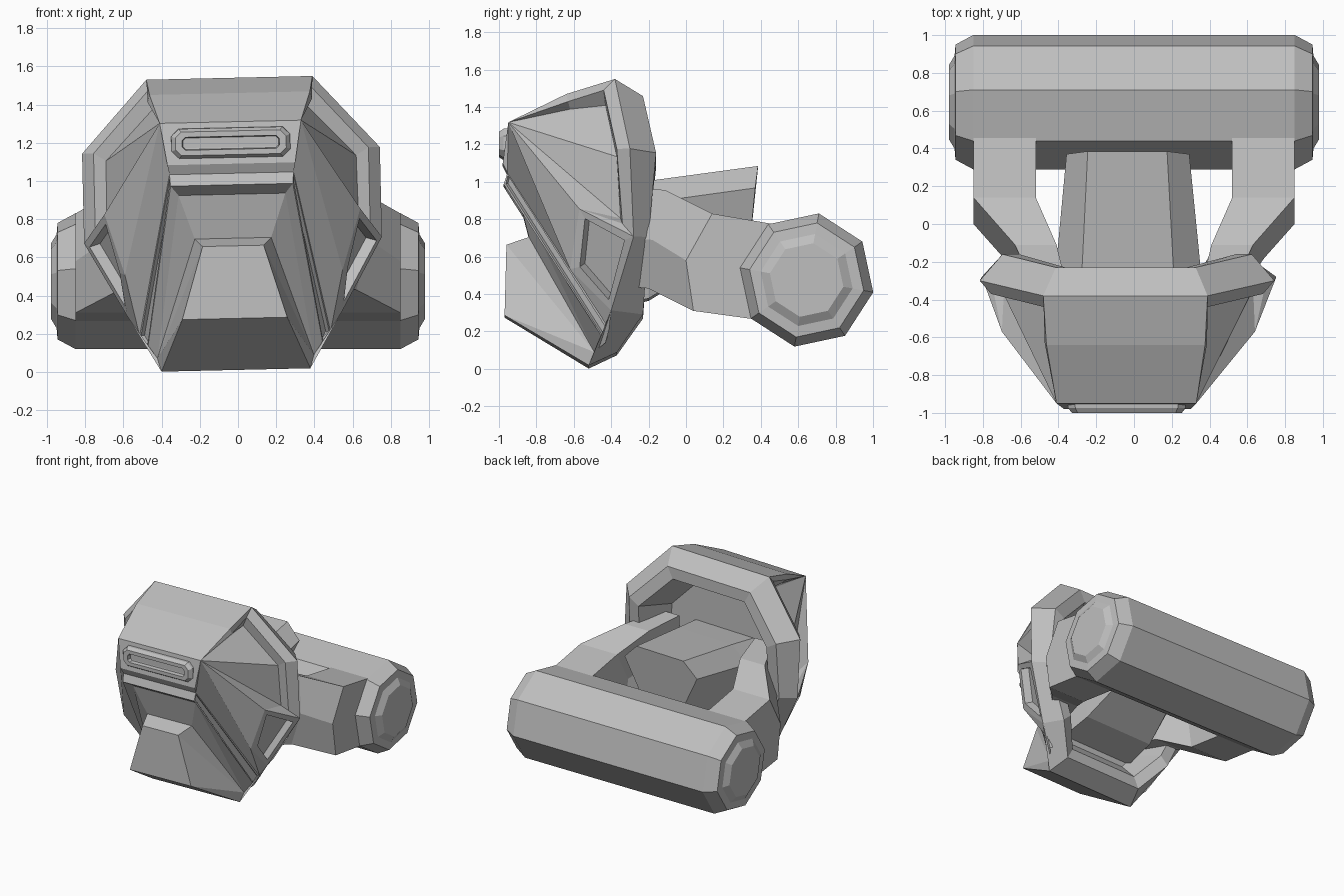
import bpy
import bmesh
import math
from mathutils import Matrix, Vector

cube = bpy.data.objects.get("Cube")
if cube:
    bpy.data.objects.remove(cube, do_unlink=True)

grey = bpy.data.materials.new("plain_grey")
grey.use_nodes = True
tone = (0.52, 0.52, 0.52, 1)
grey.diffuse_color = tone
grey.node_tree.nodes["Principled BSDF"].inputs["Base Color"].default_value = tone

# The head parts share a slight sideways lean
LEAN = (Matrix.Translation((-0.028, 0, 0.77))
        @ Matrix.Rotation(math.radians(-1.3), 4, 'Y')
        @ Matrix.Translation((0, 0, -0.77)))


def flip(p):
    return (-p[0], p[1], p[2])


def mirrored_ring(half):
    return list(half) + [flip(p) for p in reversed(half)]


def add_loft(bm, rings, cap_start=True, cap_end=True):
    loops = [[bm.verts.new(p) for p in ring] for ring in rings]
    for a, b in zip(loops, loops[1:]):
        for i in range(len(a)):
            j = (i + 1) % len(a)
            bm.faces.new((a[i], a[j], b[j], b[i]))
    if cap_start:
        bm.faces.new(loops[0])
    if cap_end:
        bm.faces.new(loops[-1])


def finish(name, bm, matrix=None):
    bmesh.ops.recalc_face_normals(bm, faces=bm.faces)
    if matrix:
        bm.transform(matrix)
    mesh = bpy.data.meshes.new(name)
    bm.to_mesh(mesh)
    bm.free()
    mesh.materials.append(grey)
    obj = bpy.data.objects.new(name, mesh)
    bpy.context.collection.objects.link(obj)
    return obj


def loft(name, rings, matrix=None):
    bm = bmesh.new()
    add_loft(bm, rings)
    return finish(name, bm, matrix)


# Helmet: named points of the +x half
P = dict(
    # rim, top to bottom
    F0=(.435, -.38, 1.54), F1=(.78, -.3, 1.16), F2=(.78, -.28, .69),
    L=(.56, -.4, .3), F3=(.39, -.52, .01),
    # brow and front
    M=(.42, -.64, 1.46), A=(.37, -.95, 1.31), V=(.335, -.98, 1.09),
    J=(.325, -.955, 1.04), K=(.32, -.975, .98), R=(.28, -.9, .93),
    # chin
    S=(.2, -.84, .7), T=(.16, -.96, .66), U=(.275, -.97, .28),
    # cheek frame edge and recessed panel
    Mi=(.43, -.63, 1.42), G0=(.43, -.44, 1.48), G1=(.72, -.37, 1.16),
    G2=(.72, -.34, .76), Ni=(.38, -.62, 1.38), H0=(.39, -.43, 1.4),
    H1=(.655, -.37, 1.12), H2=(.66, -.35, .79),
    # lower cheek and jaw
    B=(.67, -.57, .84), C=(.57, -.62, .52), D=(.5, -.41, .2),
    E=(.46, -.43, .13), Q=(.41, -.49, .08),
)
SPAN = "F0 M A V J K R S T U F3".split()
SIDE_PANEL, JAW_STRIP = "B F2 L C", "J D E K"
SIDES = [
    "F0 M Mi G0", "M A Mi", "F0 G0 G1 F1", "F1 G1 G2 F2",
    "Mi Ni H0 G0", "A Ni Mi", "G0 H0 H1 G1", "G1 H1 H2 G2",
    "A H0 Ni", "A H1 H0", "A H2 H1", "A B H2", "B G2 H2", "B F2 G2",
    "A C B", "A C D J", "A J V", "C L D", "K E Q R", "L E D", "L Q E",
    "L F3 Q", "R Q S", "S Q T", "Q U T", "Q F3 U", SIDE_PANEL, JAW_STRIP,
]


def build_helmet():
    bm = bmesh.new()
    right = {k: bm.verts.new(p) for k, p in P.items()}
    left = {k: bm.verts.new(flip(p)) for k, p in P.items()}
    for a, b in zip(SPAN, SPAN[1:]):
        bm.faces.new((right[a], left[a], left[b], right[b]))
    windows, strips = [], []
    for names in SIDES:
        for side in (right, left):
            face = bm.faces.new([side[n] for n in names.split()])
            if names == SIDE_PANEL:
                windows.append(face)
            elif names == JAW_STRIP:
                strips.append(face)
    # rim chamfer, opening and hollow back
    front = [P[n] for n in ("F0", "F1", "F2", "L", "F3")]
    back = [(.37, -.23, 1.45), (.66, -.16, 1.14), (.67, -.2, .69),
            (.5, -.23, .28), (.34, -.37, .08)]
    lip = [(x * .87, y, .75 + (z - .75) * .87) for x, y, z in back]
    floor = [(x * .72, -.45, .75 + (z - .75) * .72) for x, y, z in back]
    add_loft(bm, [mirrored_ring(h) for h in (front, back, lip, floor)],
             cap_start=False)
    bmesh.ops.remove_doubles(bm, verts=bm.verts, dist=0.0005)
    bmesh.ops.recalc_face_normals(bm, faces=bm.faces)
    # sunken side windows and jaw grooves
    bmesh.ops.inset_individual(bm, faces=windows, thickness=.06, depth=0)
    bmesh.ops.inset_individual(bm, faces=windows, thickness=.005, depth=-.06)
    bmesh.ops.inset_individual(bm, faces=strips, thickness=.014, depth=0)
    bmesh.ops.inset_individual(bm, faces=strips, thickness=.002, depth=-.02)
    finish("helmet", bm, LEAN)


build_helmet()


# Front vent: nested rectangles with cut corners
def vent_ring(w, h, y):
    c = h * .5
    half = [(w - c, y, h), (w, y, h - c), (w, y, c - h), (w - c, y, -h)]
    return [(x, yy, z + 1.2) for x, yy, z in mirrored_ring(half)]


loft("front_vent", [vent_ring(*r) for r in (
    (.315, .08, -.94), (.31, .078, -.975), (.29, .062, -1),
    (.255, .034, -1), (.25, .03, -.968))], LEAN)

# Central block running out of the hollow back
loft("central_block", [mirrored_ring(h) for h in (
    [(.27, -.6, .94), (.41, -.6, .82), (.32, -.6, .28)],
    [(.24, -.2, 1), (.38, -.2, .88), (.3, -.2, .37)],
    [(.21, .385, 1.08), (.325, .37, .96), (.2, .345, .7)])], LEAN)

# Cross drum with stepped octagonal ends
AXIS = Vector((0, .645, .475))


def drum_ring(x, r):
    angles = [math.radians(79.6 + 45 * i) for i in range(8)]
    return [AXIS + Vector((x, r * math.cos(a), r * math.sin(a))) for a in angles]


END = [(.98, .2), (.95, .25), (.945, .31), (.85, .362)]
loft("cross_drum", [drum_ring(-x, r) for x, r in END]
     + [drum_ring(x, r) for x, r in reversed(END)])


# Arms joining the drum and the helmet: top, middle and bottom of each section
def arm_ring(side, inner, outer, spine):
    out = [(side * x, y, z) for x, (y, z) in zip(outer, spine)]
    return out + [(side * x, y, z) for x, (y, z) in zip(inner, spine)][::-1]


ARM = [
    ((.52,) * 3, (.85,) * 3, ((.55, .76), (.55, .5), (.55, .24))),
    ((.52,) * 3, (.85,) * 3, ((.14, .83), (0, .58), (.04, .31))),
    ((.41, .41, .38), (.63, .69, .62), ((-.11, .955), (-.18, .69), (-.2, .43))),
    ((.34, .34, .3), (.5, .52, .45), ((-.4, .99), (-.42, .7), (-.42, .45))),
]
for label, side in (("left", 1), ("right", -1)):
    loft(label + "_arm", [arm_ring(side, *section) for section in ARM])
